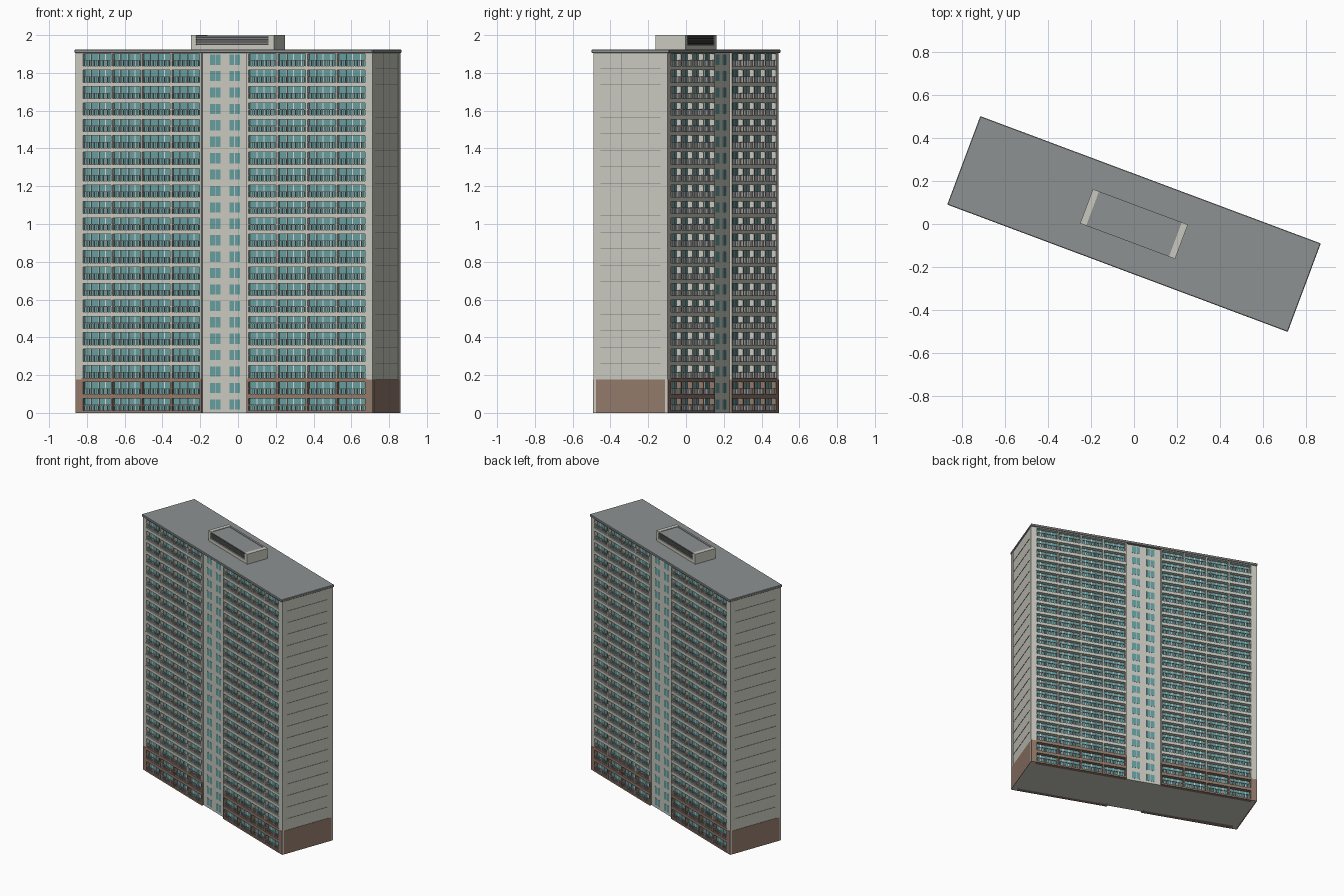
import bpy, bmesh, math
from mathutils import Matrix

cube = bpy.data.objects.get("Cube")
if cube:
    bpy.data.objects.remove(cube, do_unlink=True)

TURN = math.radians(-20.5)
FLOORS, PITCH, TOP = 22, 0.0869, 1.912
BASE_TOP = 2 * PITCH + 0.002
BAY_START, BAY = 0.133, 0.167
BAY_END = BAY_START + 4 * BAY
END, FRONT, GLASS, CENTRE = 0.84, 0.21, 0.185, 0.197


def material(name, rgb):
    m = bpy.data.materials.new(name)
    m.use_nodes = True
    m.diffuse_color = (*rgb, 1)
    m.node_tree.nodes["Principled BSDF"].inputs["Base Color"].default_value = (*rgb, 1)
    return m


wall = material("pale concrete", (0.58, 0.58, 0.52))
white = material("white frame", (0.68, 0.70, 0.68))
teal = material("teal glass", (0.13, 0.34, 0.35))
brown = material("brown cladding", (0.29, 0.19, 0.145))
grey = material("grey roofing", (0.27, 0.285, 0.285))
dark = material("dark louvre", (0.06, 0.06, 0.06))
seam = material("grey seam", (0.20, 0.20, 0.20))


def build(name, boxes, mat, floors=0, mirror="", bevel=0):
    """Join boxes (x0, x1, y0, y1, z0, z1), then repeat by floor and mirror."""
    bm = bmesh.new()
    for x0, x1, y0, y1, z0, z1 in boxes:
        place = Matrix.Translation(((x0 + x1) / 2, (y0 + y1) / 2, (z0 + z1) / 2))
        size = Matrix.Diagonal((x1 - x0, y1 - y0, z1 - z0, 1))
        bmesh.ops.create_cube(bm, size=1, matrix=place @ size)
    me = bpy.data.meshes.new(name)
    bm.to_mesh(me)
    bm.free()
    me.materials.append(mat)
    ob = bpy.data.objects.new(name, me)
    bpy.context.collection.objects.link(ob)
    ob.rotation_euler.z = TURN
    if bevel:
        b = ob.modifiers.new("Bevel", "BEVEL")
        b.width, b.segments = bevel, 1
    if floors:
        a = ob.modifiers.new("Floors", "ARRAY")
        a.count = floors
        a.use_relative_offset = False
        a.use_constant_offset = True
        a.constant_offset_displace = (0, 0, PITCH)
    if mirror:
        m = ob.modifiers.new("Mirror", "MIRROR")
        m.use_axis = ("X" in mirror, "Y" in mirror, False)
        m.use_mirror_merge = False
    return ob


# Main volume, corner piers and stair core
build("main_block", [(-0.838, 0.838, -0.183, 0.183, 0, TOP)], wall)
build("corner_pier", [(BAY_END, END, 0.17, FRONT, 0, TOP)], wall, mirror="XY")
build("corner_pier_base", [(BAY_END, END, FRONT, FRONT + 0.002, 0, BASE_TOP)],
      brown, mirror="XY")
build("stair_core", [(-BAY_START, BAY_START, 0.17, CENTRE, 0, TOP)], wall, mirror="Y")

# End walls: base cladding and panel joints
build("end_wall_base", [(0.83, END + 0.001, -0.195, 0.195, 0, BASE_TOP)], brown, mirror="X")
build("end_wall_joints", [(0.83, END, -0.195, 0.195, PITCH - 0.001, PITCH + 0.001)],
      seam, floors=FLOORS - 1, mirror="X")
for side in (-1, 1):
    x, y = side * 0.839, side * -0.05
    build("end_wall_upright_joint", [(x - 0.001, x + 0.001, y - 0.001, y + 0.001,
                                      BASE_TOP, TOP)], seam)

# Glass behind the balconies
build("balcony_glass", [(BAY_START, BAY_END, 0.18, GLASS, 0, TOP)], teal, mirror="XY")

# Window frames and balustrades of one storey, four bays
frames, bars, rails = [], [], []
for i in range(4):
    left = BAY_START + i * BAY
    for k in (0.27, 0.5, 0.77):
        x = left + k * BAY
        frames.append((x - 0.0025, x + 0.0025, GLASS - 0.002, GLASS + 0.003, 0.012, 0.078))
    for k in range(1, 13):
        x = left + k * BAY / 13
        bars.append((x - 0.0016, x + 0.0016, 0.206, 0.209, 0.01, 0.041))
    rails.append((left, left + BAY, 0.2055, 0.2095, 0.040, 0.0435))
build("window_frames", frames, white, floors=FLOORS, mirror="XY")
build("balusters", bars, white, floors=FLOORS, mirror="XY")
build("handrails", rails, white, floors=FLOORS, mirror="XY")


# Floor slabs and bay fins, brown at the two lowest storeys
def slabs(name, mat, first, count):
    z = first * PITCH
    build(name, [(BAY_START, BAY_END + 0.004, 0.17, 0.213, z - 0.010, z + 0.012)],
          mat, floors=count, mirror="XY")


def fins(name, mat, z0, z1):
    spots = [BAY_START + i * BAY for i in range(5)]
    build(name, [(x - 0.005, x + 0.005, 0.17, 0.212, z0, z1) for x in spots],
          mat, mirror="XY")


build("ground_slab", [(BAY_START, BAY_END, 0.17, 0.213, 0, 0.012)], brown, mirror="XY")
slabs("base_slab", brown, 1, 2)
slabs("upper_slabs", wall, 3, FLOORS - 3)
build("top_band", [(BAY_START, BAY_END, 0.17, 0.213, TOP - 0.012, TOP)], wall, mirror="XY")
fins("base_fins", brown, 0, BASE_TOP)
fins("upper_fins", wall, BASE_TOP, TOP)

# Paired stair windows
panes = [(a, a + 0.027, 0.19, CENTRE + 0.001, 0.018, 0.072) for a in (0.025, 0.057)]
build("stair_windows", panes, teal, floors=FLOORS, mirror="XY")

# Roof slab and plant room
build("roof_slab", [(-0.843, 0.843, -0.219, 0.219, 1.906, 1.924)], grey, bevel=0.003)
PX, PY = 0.235, 0.085
build("plant_room", [(-PX + 0.03, PX - 0.03, -PY + 0.008, PY - 0.008, 1.92, 1.996)], grey)
build("plant_room_ends", [(PX - 0.03, PX, -PY, PY, 1.92, 2.0)], wall, mirror="X")
build("plant_room_sills", [(-PX + 0.03, PX - 0.03, 0.07, PY, 1.92, 1.948)], wall, mirror="Y")
build("plant_room_lintels", [(-PX + 0.03, PX - 0.03, 0.07, PY, 1.992, 1.999)],
      grey, mirror="Y")
build("louvre_back", [(-PX + 0.03, PX - 0.03, 0.07, 0.079, 1.948, 1.992)], dark, mirror="Y")
slats = [(-PX + 0.03, PX - 0.03, 0.075, 0.083, 1.953 + k * 0.009, 1.957 + k * 0.009)
         for k in range(4)]
build("louvre_slats", slats, seam, mirror="Y")
